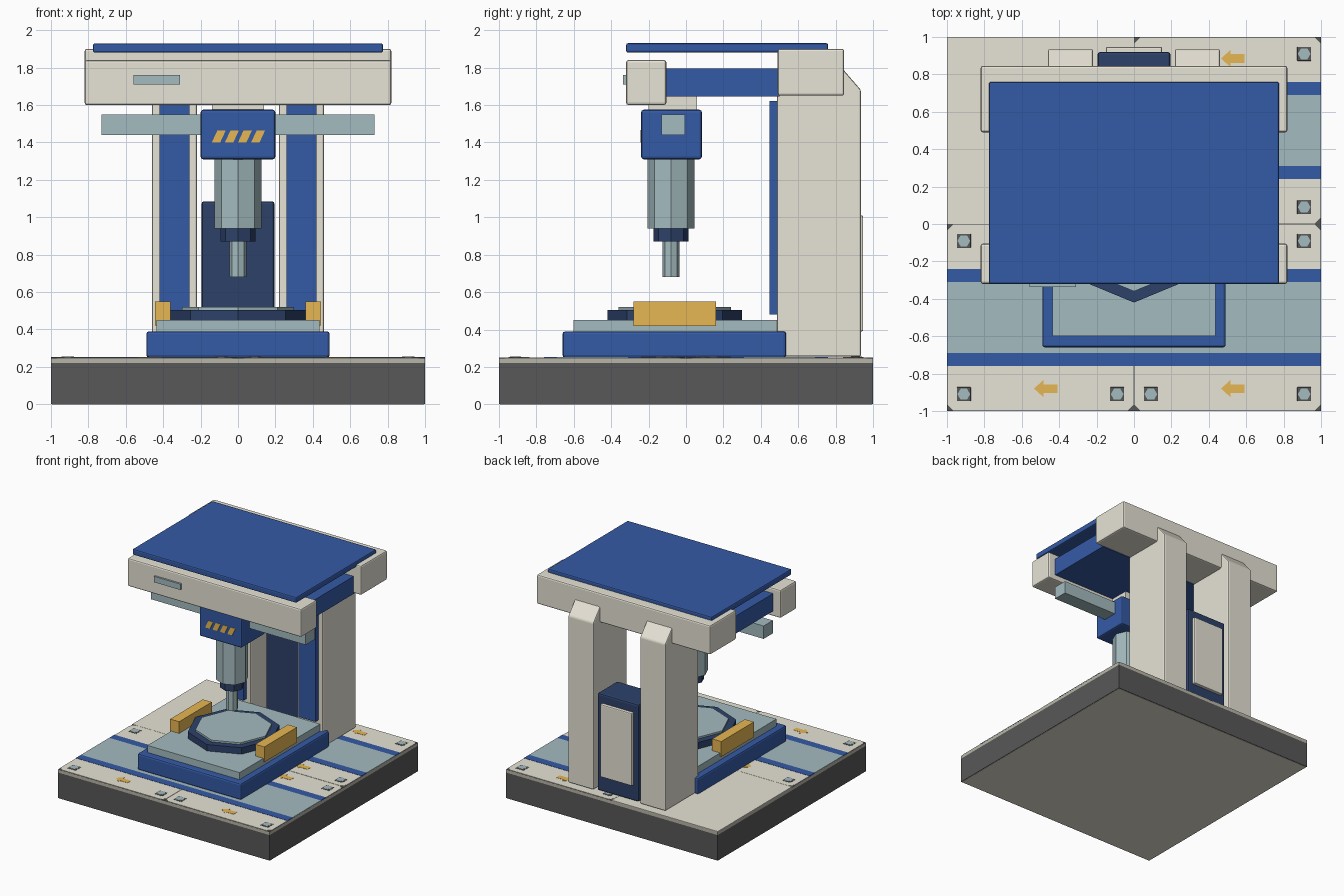
import bpy, bmesh, math

cube = bpy.data.objects.get("Cube")
if cube:
    bpy.data.objects.remove(cube, do_unlink=True)


def linear(c):
    c /= 255
    return c / 12.92 if c <= 0.04045 else ((c + 0.055) / 1.055) ** 2.4


def material(name, r, g, b):
    m = bpy.data.materials.new(name)
    col = (linear(r), linear(g), linear(b), 1)
    m.diffuse_color = col
    m.use_nodes = True
    bsdf = next(n for n in m.node_tree.nodes if n.type == 'BSDF_PRINCIPLED')
    bsdf.inputs["Base Color"].default_value = col
    return m


BEIGE = material("warm beige", 236, 232, 218)
TAUPE = material("taupe", 184, 181, 167)
BLUE = material("machine blue", 52, 90, 166)
NAVY = material("dark navy", 45, 65, 106)
STEEL = material("blue grey steel", 164, 187, 191)
GOLD = material("ochre", 231, 183, 83)
DARK = material("dark grey", 88, 88, 88)


def finish(bm, name, mat, bevel=0.0):
    bmesh.ops.recalc_face_normals(bm, faces=bm.faces)
    me = bpy.data.meshes.new(name)
    bm.to_mesh(me)
    bm.free()
    me.materials.append(mat)
    ob = bpy.data.objects.new(name, me)
    bpy.context.collection.objects.link(ob)
    if bevel:
        mod = ob.modifiers.new("soft edges", 'BEVEL')
        mod.width = bevel
        mod.segments = 2
    return ob


def box(name, mat, x, y, z, bevel=0.0):
    """Box from (low, high) pairs on each axis."""
    bm = bmesh.new()
    bmesh.ops.create_cube(bm, size=1)
    for v in bm.verts:
        for i, (lo, hi) in enumerate((x, y, z)):
            v.co[i] = lo if v.co[i] < 0 else hi
    return finish(bm, name, mat, bevel)


def prism(name, mat, points, axis, lo, hi, bevel=0.0):
    """Extrude a 2D outline along x, y or z."""
    place = {'x': lambda a, b: (lo, a, b), 'y': lambda a, b: (a, lo, b),
             'z': lambda a, b: (a, b, lo)}[axis]
    bm = bmesh.new()
    face = bm.faces.new([bm.verts.new(place(a, b)) for a, b in points])
    ext = bmesh.ops.extrude_face_region(bm, geom=[face])
    for v in ext["geom"]:
        if isinstance(v, bmesh.types.BMVert):
            v.co['xyz'.index(axis)] = hi
    return finish(bm, name, mat, bevel)


def column(name, mat, radius, y, z0, z1, sides=8, x=0.0):
    pts = [(x + radius * math.cos(2 * math.pi * i / sides),
            y + radius * math.sin(2 * math.pi * i / sides)) for i in range(sides)]
    return prism(name, mat, pts, 'z', z0, z1)


# Foundation and floor tiles
box("foundation", DARK, (-1, 1), (-1, 1), (0.002, 0.22))
box("underside_plate", BEIGE, (-.995, .995), (-.995, .995), (0, 0.004))
box("deck_edge", TAUPE, (-1, 1), (-1, 1), (0.22, 0.246))
box("deck_seam", DARK, (-.999, .999), (-.999, .999), (0.244, 0.248))
box("plain_floor_tile", BEIGE, (-1, 0), (0, 1), (0.246, 0.251))


def arrow(name, x, y):
    pts = [(-.065, 0), (-.015, .045), (-.015, .023), (.06, .023),
           (.06, -.023), (-.015, -.023), (-.015, -.045)]
    prism(name, GOLD, [(x + a, y + b) for a, b in pts], 'z', 0.25, 0.253)


def tile(name, x, y):
    c, e = 0.035, 0.002
    pts = [(c, e), (1 - c, e), (1 - e, c), (1 - e, 1 - c),
           (1 - c, 1 - e), (c, 1 - e), (e, 1 - c), (e, c)]
    prism(name, BEIGE, [(x + a, y + b) for a, b in pts], 'z', 0.246, 0.251)
    box(name + "_track", STEEL, (x, x + 1), (y + .31, y + .69), (0.247, 0.253))
    for i, (lo, hi) in enumerate(((.24, .31), (.69, .76))):
        box(f"{name}_stripe_{i}", BLUE, (x, x + 1), (y + lo, y + hi), (0.247, 0.253))
    for i, (bx, by) in enumerate(((.09, .09), (.91, .09), (.09, .91), (.91, .91))):
        box(f"{name}_bolt_seat_{i}", DARK, (x + bx - .038, x + bx + .038),
            (y + by - .038, y + by + .038), (0.247, 0.253), .012)
        column(f"{name}_bolt_{i}", STEEL, 0.034, y + by, 0.25, 0.255, 6, x + bx)
    arrow(name + "_arrow", x + .53, y + .12)
    arrow(name + "_rear_arrow", x + .53, y + .885)


tile("front_right_tile", -1, -1)
tile("front_left_tile", 0, -1)
tile("back_left_tile", 0, 0)

# Machine bed and work table
box("bed", BLUE, (-.49, .49), (-.66, .535), (.25, .39), .014)
box("table", STEEL, (-.435, .435), (-.6, .49), (.39, .45))
column("turntable", NAVY, .36, -.06, .45, .505)
column("turntable_top", STEEL, .30, -.06, .5, .52)

# Paired clamps, columns and guide rails
for s, side in ((1, "left"), (-1, "right")):
    box(side + "_clamp", GOLD, sorted((s * .36, s * .445)), (-.28, .16), (.42, .55))
    profile = [(.485, .255), (.935, .255), (.935, 1.68), (.84, 1.79), (.485, 1.79)]
    prism(side + "_column", BEIGE, profile, 'x', s * .22, s * .46, .01)
    box(side + "_guide_rail", BLUE, sorted((s * .26, s * .42)), (.445, .49), (.48, 1.62))

# Control cabinet between the columns
box("cabinet", NAVY, (-.195, .195), (.65, .92), (.255, 1.085), .014)
box("cabinet_door", BEIGE, (-.15, .15), (.91, .947), (.39, 1.01), .008)

# Overhead frame
box("back_beam", BEIGE, (-.82, .82), (.49, .845), (1.65, 1.9), .012)
box("front_beam", BEIGE, (-.82, .82), (-.32, -.105), (1.6, 1.84), .012)
box("overhead_slab", BLUE, (-.75, .75), (-.12, .5), (1.645, 1.795))
box("roof_panel", BLUE, (-.775, .775), (-.32, .76), (1.88, 1.93), .01)
box("beam_nameplate", STEEL, (-.56, -.31), (-.336, -.31), (1.71, 1.76))

# Tool head, cross bar and spindle
box("head_neck", BEIGE, (-.14, .14), (-.2, .06), (1.56, 1.66))
box("head", BLUE, (-.2, .2), (-.24, .085), (1.31, 1.575), .014)
box("cross_bar", STEEL, (-.73, .73), (-.13, -.005), (1.44, 1.55))
for i in range(4):
    x = -.14 + i * .07
    prism(f"warning_stripe_{i}", GOLD,
          [(x, 1.4), (x + .045, 1.4), (x + .075, 1.465), (x + .03, 1.465)], 'y', -.243, -.236)
column("spindle", STEEL, .125, -.08, .94, 1.32)
column("collet", NAVY, .094, -.08, .87, .942)
column("tool_bit", STEEL, .046, -.08, .68, .872)
